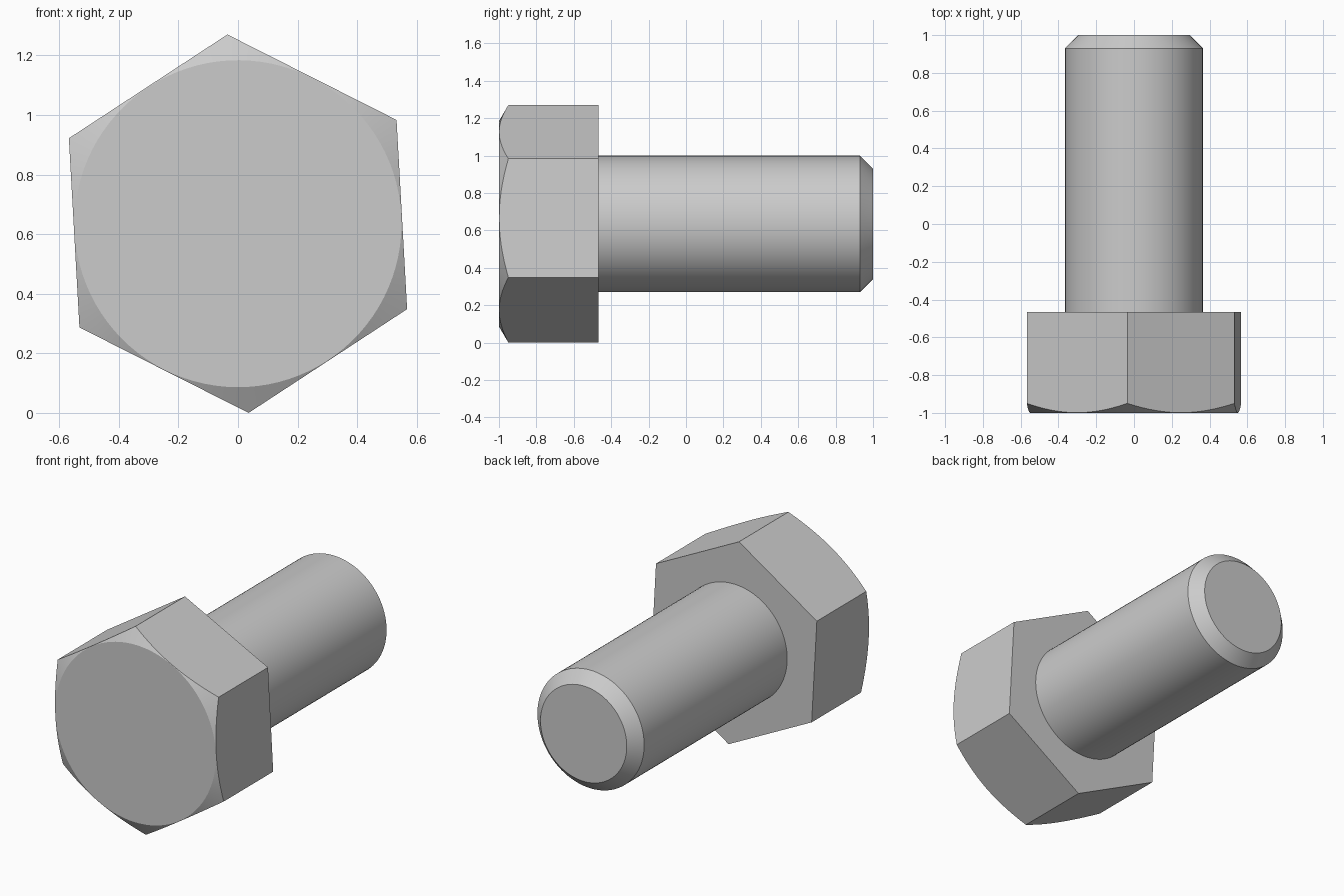
import bpy, bmesh
from math import pi, cos, sin, tan, radians

cube = bpy.data.objects.get("Cube")
if cube:
    bpy.data.objects.remove(cube, do_unlink=True)

SEGMENTS = 96            # multiple of six, so hexagon corners are exact
AXIS_Z = 0.635           # height of the bolt axis
TURN = radians(3.2)      # slight roll of the head
CORNER = 0.636           # hexagon corner radius
FLAT = CORNER * cos(pi / 6)
SHANK = 0.365
HEAD_BACK = -0.467

steel = bpy.data.materials.new("steel_grey")
steel.use_nodes = True
grey = (0.6, 0.6, 0.6, 1)
steel.diffuse_color = grey
steel.node_tree.nodes["Principled BSDF"].inputs["Base Color"].default_value = grey


def hex_radius(a):
    return FLAT / cos(a % (pi / 3) - pi / 6)


def lathe(name, rings, cap_first=False, cap_last=False):
    """Loft rings along y; each ring maps an angle to (radius, y)."""
    bm = bmesh.new()
    loops = []
    for ring in rings:
        loop = []
        for i in range(SEGMENTS):
            a = 2 * pi * i / SEGMENTS
            r, y = ring(a)
            t = a + pi / 2 + TURN
            loop.append(bm.verts.new((r * cos(t), y, AXIS_Z + r * sin(t))))
        loops.append(loop)
    for p, q in zip(loops, loops[1:]):
        for i in range(SEGMENTS):
            j = (i + 1) % SEGMENTS
            bm.faces.new((p[i], p[j], q[j], q[i]))
    if cap_first:
        bm.faces.new(loops[0][::-1])
    if cap_last:
        bm.faces.new(loops[-1])
    bm.normal_update()
    mesh = bpy.data.meshes.new(name)
    bm.to_mesh(mesh)
    bm.free()
    mesh.materials.append(steel)
    obj = bpy.data.objects.new(name, mesh)
    bpy.context.collection.objects.link(obj)
    bpy.ops.object.select_all(action='DESELECT')
    obj.select_set(True)
    bpy.context.view_layer.objects.active = obj
    bpy.ops.object.shade_smooth_by_angle(angle=radians(20))
    return obj


def circle(r, y):
    return lambda a: (r, y)


def chamfer_edge(a):
    # where the 30 degree chamfer cone meets the hexagon sides
    r = hex_radius(a)
    return r, -1 + (r - FLAT + 0.002) * tan(pi / 6)


# Hexagonal head with rounded-off front corners
lathe("hex_head", [circle(FLAT - 0.002, -1), chamfer_edge,
                   lambda a: (hex_radius(a), HEAD_BACK),
                   circle(SHANK, HEAD_BACK)], cap_first=True)

# Smooth shank with a bevelled tip
lathe("shank", [circle(SHANK, HEAD_BACK), circle(SHANK, 0.93),
                circle(0.295, 1)], cap_last=True)
